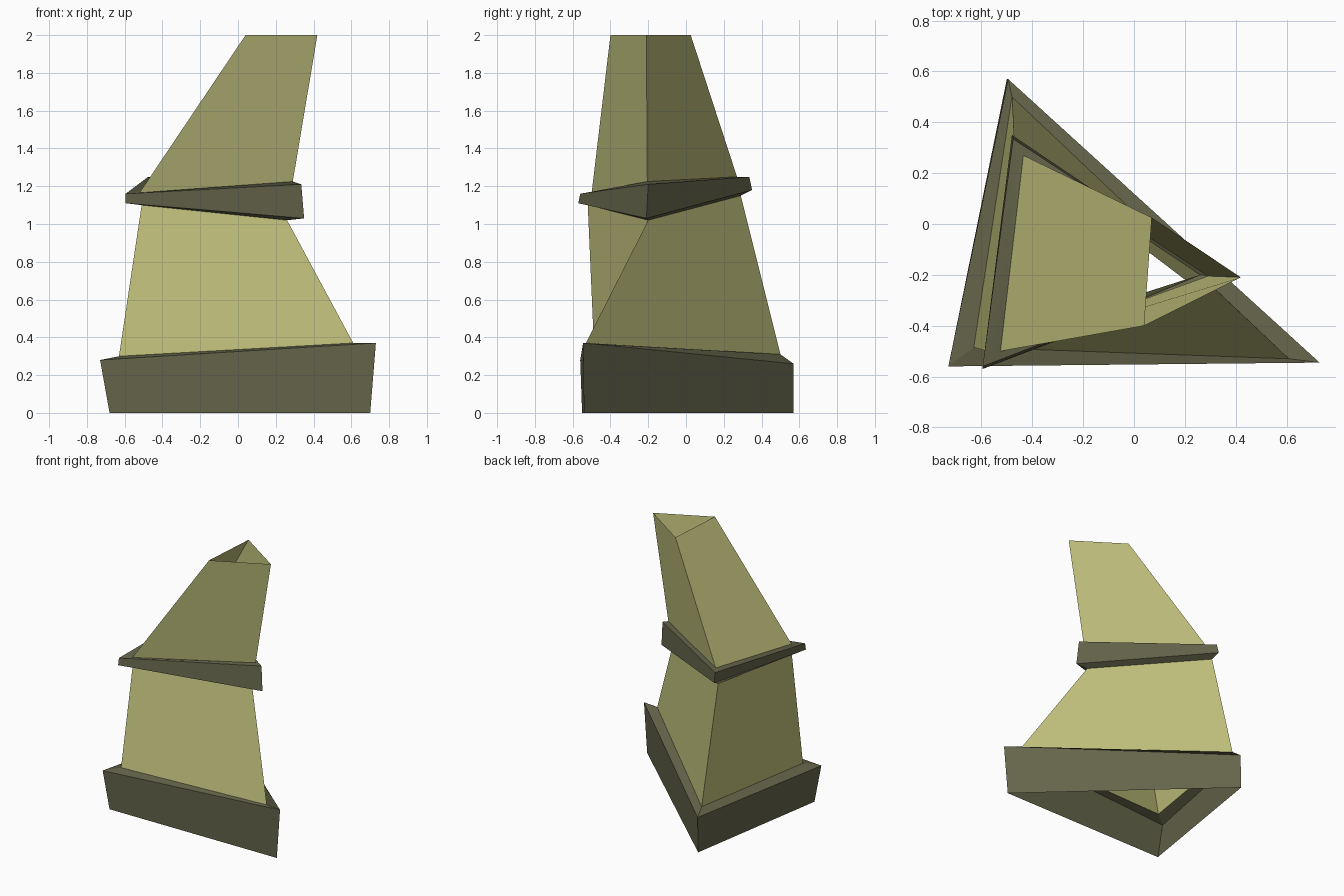
import bpy
import bmesh
import math

if "Cube" in bpy.data.objects:
    bpy.data.objects.remove(bpy.data.objects["Cube"])


def material(name, rgb):
    m = bpy.data.materials.new(name)
    m.diffuse_color = (*rgb, 1.0)
    m.use_nodes = True
    m.node_tree.nodes["Principled BSDF"].inputs["Base Color"].default_value = m.diffuse_color
    return m


light = material("pale_olive", (0.52, 0.52, 0.20))
dark = material("dark_olive", (0.13, 0.13, 0.07))


def loft(name, rings, mat):
    """Open three-sided shell through a stack of triangular sections."""
    bm = bmesh.new()
    loops = [[bm.verts.new(p) for p in ring] for ring in rings]
    for low, high in zip(loops, loops[1:]):
        for i in range(3):
            j = (i + 1) % 3
            bm.faces.new((low[i], low[j], high[j], high[i]))
    mesh = bpy.data.meshes.new(name)
    bm.to_mesh(mesh)
    bm.free()
    mesh.materials.append(mat)
    obj = bpy.data.objects.new(name, mesh)
    bpy.context.collection.objects.link(obj)
    bpy.context.view_layer.objects.active = obj
    obj.select_set(True)
    bpy.ops.object.shade_smooth_by_angle(angle=math.radians(30))
    obj.select_set(False)
    return obj


# Sections: front-left, front-right and back corner
ground = [(-0.68, -0.55, 0), (0.70, -0.54, 0), (-0.50, 0.57, 0)]
plinth_rim = [(-0.73, -0.56, 0.28), (0.73, -0.545, 0.37), (-0.495, 0.57, 0.26)]
wall_foot = [(-0.63, -0.485, 0.30), (0.61, -0.53, 0.37), (-0.48, 0.50, 0.31)]
wall_head = [(-0.51, -0.52, 1.10), (0.26, -0.20, 1.02), (-0.47, 0.29, 1.15)]
band_low = [(-0.595, -0.57, 1.11), (0.35, -0.21, 1.03), (-0.48, 0.35, 1.18)]
band_high = [(-0.595, -0.56, 1.16), (0.335, -0.20, 1.21), (-0.475, 0.335, 1.25)]
spire_foot = [(-0.525, -0.50, 1.16), (0.29, -0.205, 1.225), (-0.435, 0.27, 1.25)]
spire_head = [(0.04, -0.40, 2.0), (0.42, -0.21, 2.0), (0.07, 0.025, 2.0)]

# Plinth with its inward ledge
loft("plinth", [ground, plinth_rim, wall_foot], dark)
# Lower tapering wall
loft("lower_wall", [wall_foot, wall_head], light)
# Tilted projecting band
loft("band", [wall_head, band_low, band_high, spire_foot], dark)
# Leaning upper wall, open at the top
loft("upper_wall", [spire_foot, spire_head], light)
